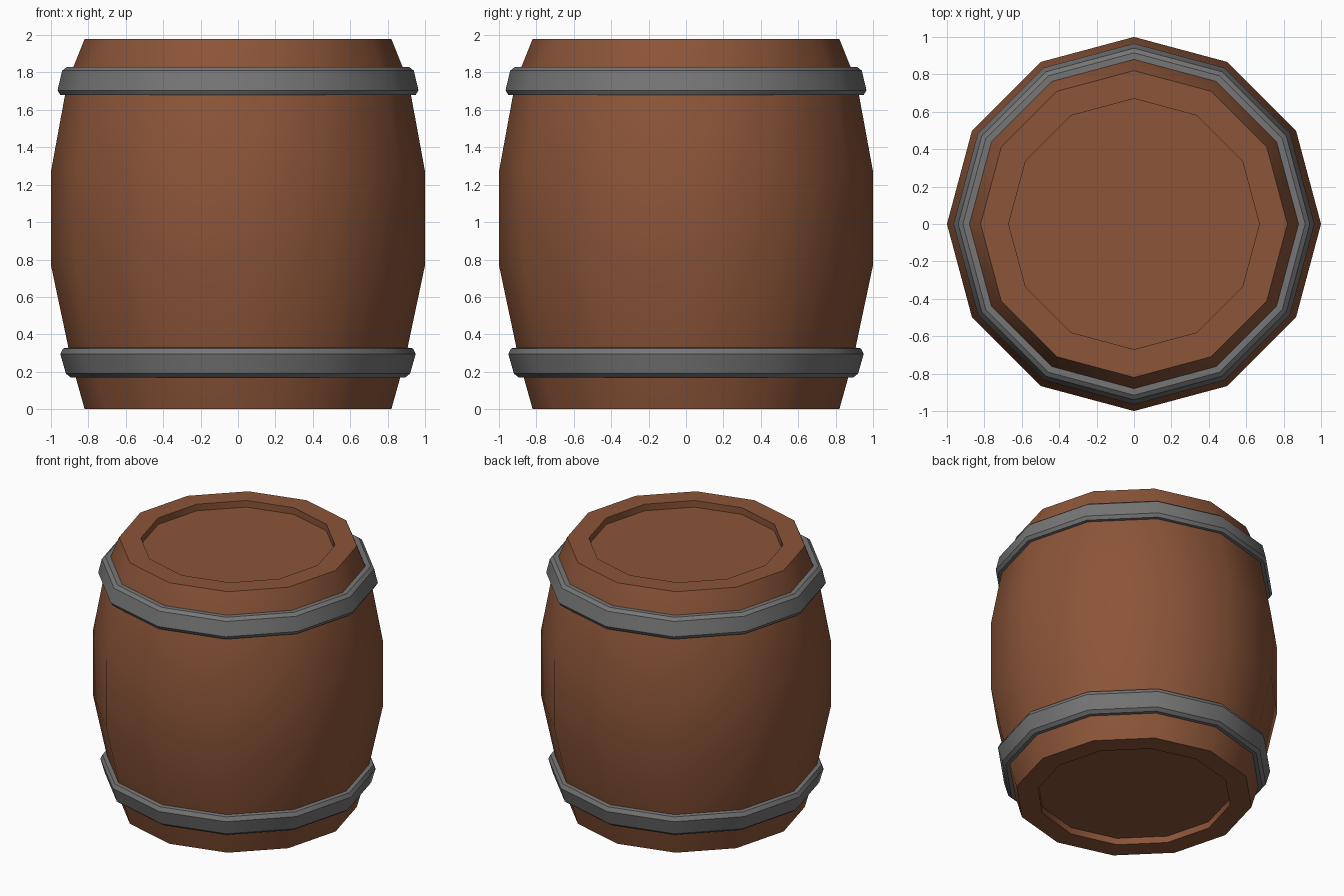
import bpy, bmesh, math

if "Cube" in bpy.data.objects:
    bpy.data.objects.remove(bpy.data.objects["Cube"])

SIDES = 12


def material(name, color):
    m = bpy.data.materials.new(name)
    m.diffuse_color = (*color, 1)
    m.use_nodes = True
    m.node_tree.nodes["Principled BSDF"].inputs["Base Color"].default_value = m.diffuse_color
    return m


def lathe(name, profile, mat, closed=False):
    """Spin (radius, z) points round z; open profiles get flat end caps."""
    bm = bmesh.new()
    rings = []
    for r, z in profile:
        rings.append([bm.verts.new((r * math.cos(2 * math.pi * i / SIDES),
                                    r * math.sin(2 * math.pi * i / SIDES), z))
                      for i in range(SIDES)])
    pairs = list(zip(rings, rings[1:]))
    if closed:
        pairs.append((rings[-1], rings[0]))
    else:
        bm.faces.new(rings[0])
        bm.faces.new(rings[-1])
    for a, b in pairs:
        for i in range(SIDES):
            j = (i + 1) % SIDES
            bm.faces.new((a[i], a[j], b[j], b[i]))
    bmesh.ops.recalc_face_normals(bm, faces=bm.faces)
    mesh = bpy.data.meshes.new(name)
    bm.to_mesh(mesh)
    bm.free()
    mesh.materials.append(mat)
    ob = bpy.data.objects.new(name, mesh)
    bpy.context.collection.objects.link(ob)
    bpy.ops.object.select_all(action='DESELECT')
    ob.select_set(True)
    bpy.context.view_layer.objects.active = ob
    bpy.ops.object.shade_smooth_by_angle(angle=math.radians(32))
    return ob


wood = material("wood", (0.26, 0.09, 0.04))
iron = material("iron", (0.18, 0.18, 0.18))

# Bulging body with a recessed lid at each end
lathe("barrel_body", [(0.67, 0.05), (0.67, 0), (0.82, 0), (0.89, 0.25),
                      (1, 0.77), (1, 1.27), (0.912, 1.75),
                      (0.82, 1.98), (0.67, 1.98), (0.67, 1.93)], wood)

# Bevelled hoops, tilted to follow the bulge
lathe("lower_hoop", [(0.86, 0.17), (0.895, 0.17), (0.92, 0.19), (0.95, 0.295),
                     (0.935, 0.325), (0.90, 0.33)], iron, closed=True)
lathe("upper_hoop", [(0.88, 1.83), (0.915, 1.83), (0.94, 1.81), (0.965, 1.705),
                     (0.95, 1.68), (0.92, 1.68)], iron, closed=True)
